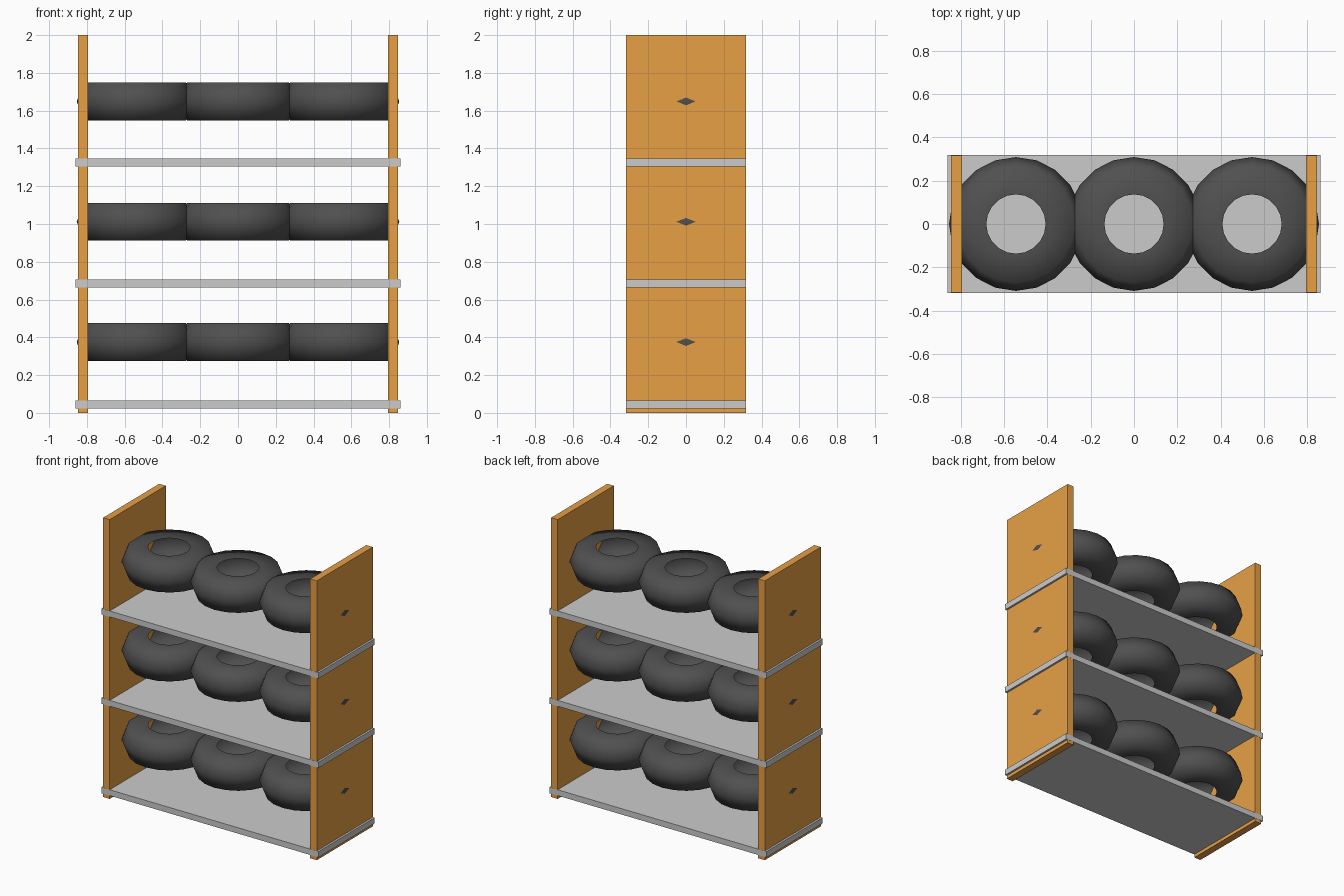
import bpy, bmesh, math

if "Cube" in bpy.data.objects:
    bpy.data.objects.remove(bpy.data.objects["Cube"])


def material(name, color):
    m = bpy.data.materials.new(name)
    m.diffuse_color = (*color, 1)
    m.use_nodes = True
    m.node_tree.nodes["Principled BSDF"].inputs["Base Color"].default_value = m.diffuse_color
    return m


wood = material("orange_wood", (0.8, 0.35, 0.06))
rubber = material("dark_rubber", (0.08, 0.08, 0.08))


def box(name, center, size, mat=None):
    bpy.ops.mesh.primitive_cube_add(size=1, location=center)
    ob = bpy.context.object
    ob.name = name
    ob.scale = size
    bpy.ops.object.transform_apply(location=False, rotation=False, scale=True)
    if mat:
        ob.data.materials.append(mat)


# Hollow tyre shell: open at the inner rim, lathed around z
def tyre_mesh(sides=20):
    profile = [(0.137, -0.1), (0.27, -0.1), (0.309, 0), (0.27, 0.1), (0.137, 0.1)]
    bm = bmesh.new()
    rings = []
    for i in range(sides):
        a = 2 * math.pi * i / sides
        rings.append([bm.verts.new((r * math.cos(a), r * math.sin(a), z)) for r, z in profile])
    for i in range(sides):
        a, b = rings[i], rings[(i + 1) % sides]
        for j in range(len(profile) - 1):
            bm.faces.new((a[j], b[j], b[j + 1], a[j + 1])).smooth = True
    me = bpy.data.meshes.new("tyre")
    bm.to_mesh(me)
    bm.free()
    me.materials.append(rubber)
    return me


# Upright side panels
for side, x in (("left", -0.82), ("right", 0.82)):
    box(side + "_panel", (x, 0, 1), (0.052, 0.634, 2), wood)

# Shelves, each with a row of three tyres floating above
tyre = tyre_mesh()
for level in range(3):
    z = 0.045 + 0.64 * level
    box(f"shelf_{level + 1}", (0, 0, z), (1.72, 0.636, 0.042))
    for k in (-1, 0, 1):
        ob = bpy.data.objects.new(f"tyre_{level + 1}_{k + 2}", tyre)
        ob.location = (0.545 * k, 0, 0.375 + 0.637 * level)
        bpy.context.collection.objects.link(ob)
